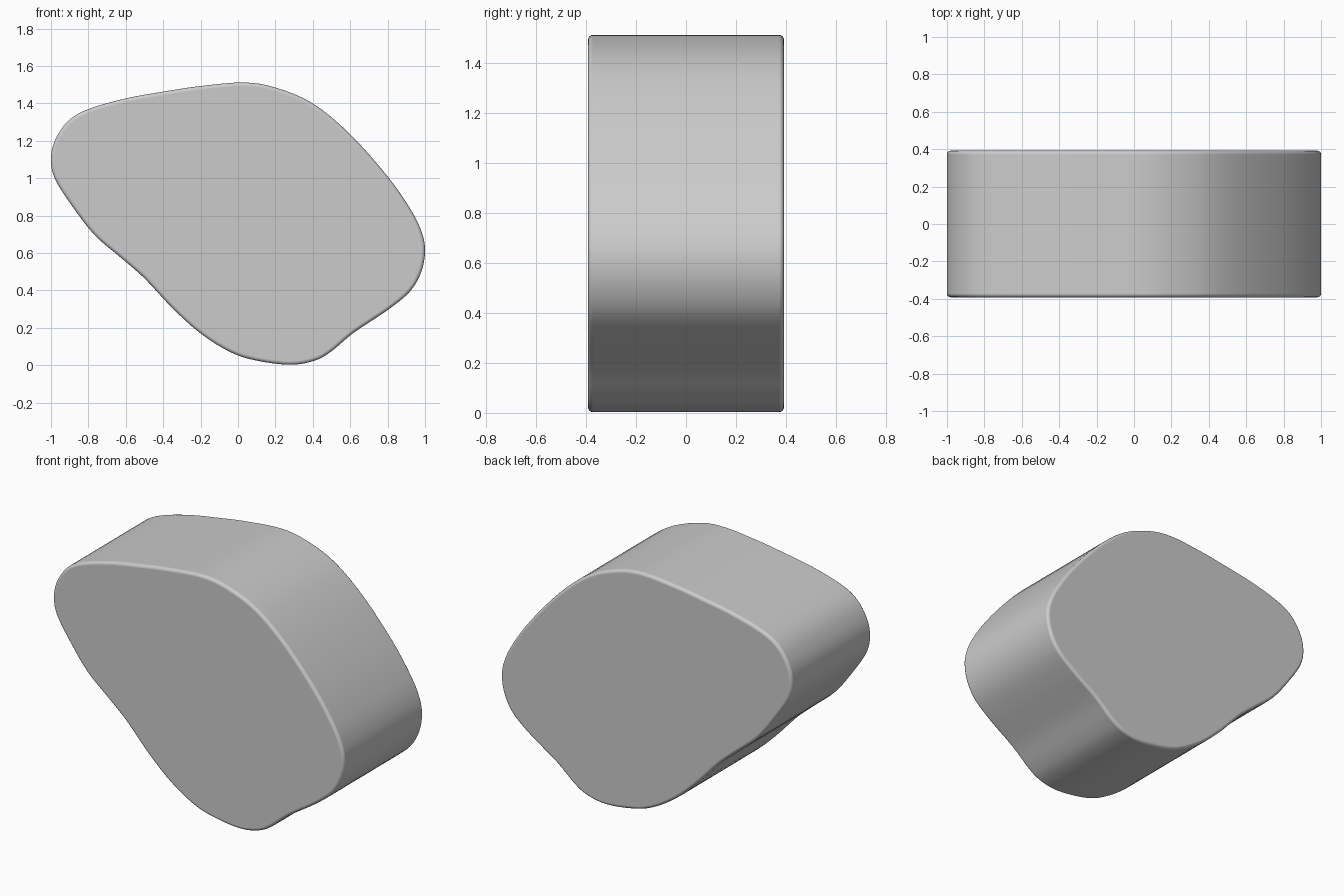
import bpy, bmesh, math
from mathutils import Vector

if "Cube" in bpy.data.objects:
    bpy.data.objects.remove(bpy.data.objects["Cube"])

# Pebble-like outline seen from the front (x, z)
OUTLINE = [
    (-1.0, 1.1), (-0.98, 1.2), (-0.91, 1.305), (-0.8, 1.37), (-0.6, 1.427),
    (-0.4, 1.463), (-0.2, 1.493), (0.03, 1.512), (0.2, 1.485), (0.4, 1.4),
    (0.6, 1.235), (0.8, 1.01), (0.925, 0.83), (0.983, 0.71), (1.0, 0.61),
    (0.98, 0.5), (0.92, 0.395), (0.8, 0.295), (0.62, 0.175), (0.5, 0.075),
    (0.41, 0.025), (0.28, 0.003), (0.1, 0.025), (-0.04, 0.07), (-0.2, 0.17),
    (-0.35, 0.305), (-0.5, 0.465), (-0.62, 0.57), (-0.77, 0.7),
    (-0.9, 0.87), (-0.98, 1.0),
]
HALF_DEPTH = 0.392
STEPS = 4


def smooth_loop(points, steps):
    """Closed Catmull-Rom curve through the points."""
    pts = [Vector(p) for p in points]
    n = len(pts)
    out = []
    for i in range(n):
        a, b, c, d = (pts[(i + k) % n] for k in (-1, 0, 1, 2))
        for s in range(steps):
            t = s / steps
            out.append(0.5 * (2 * b + (c - a) * t
                              + (2 * a - 5 * b + 4 * c - d) * t * t
                              + (3 * b - a - 3 * c + d) * t ** 3))
    return out


# Flat front face extruded straight back
bm = bmesh.new()
verts = [bm.verts.new((p.x, -HALF_DEPTH, p.y)) for p in smooth_loop(OUTLINE, STEPS)]
face = bm.faces.new(verts)
ext = bmesh.ops.extrude_face_region(bm, geom=[face], use_keep_orig=True)
moved = [v for v in ext["geom"] if isinstance(v, bmesh.types.BMVert)]
bmesh.ops.translate(bm, verts=moved, vec=(0, 2 * HALF_DEPTH, 0))
bmesh.ops.recalc_face_normals(bm, faces=bm.faces)
mesh = bpy.data.meshes.new("rounded_slab")
bm.to_mesh(mesh)
bm.free()

slab = bpy.data.objects.new("rounded_slab", mesh)
bpy.context.collection.objects.link(slab)

# Softened front and back rims
bevel = slab.modifiers.new("rim_bevel", "BEVEL")
bevel.width = 0.02
bevel.segments = 4
bevel.limit_method = "ANGLE"
bevel.angle_limit = math.radians(60)
bevel.harden_normals = True

bpy.context.view_layer.objects.active = slab
slab.select_set(True)
bpy.ops.object.shade_smooth()
